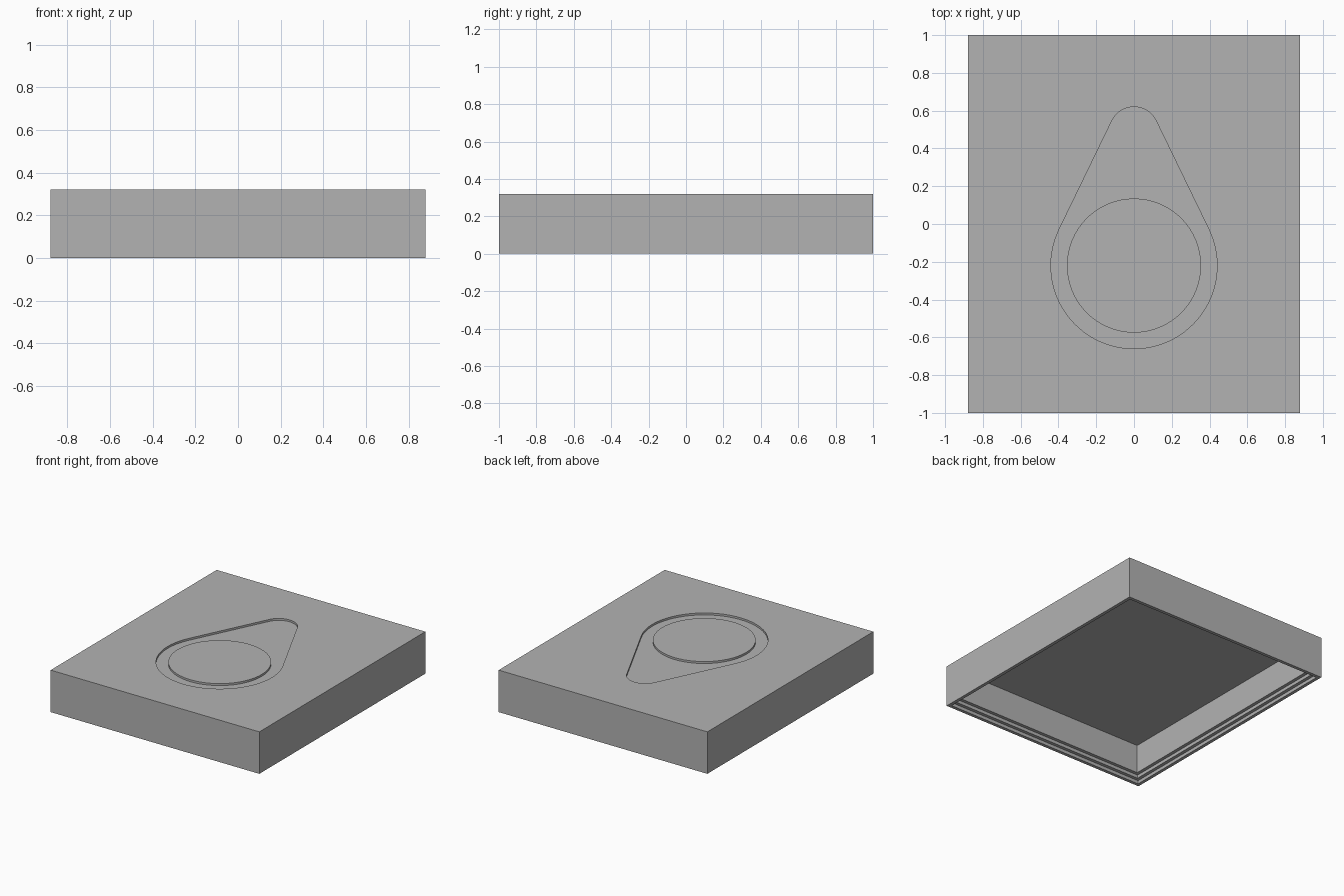
import bpy
import bmesh
from math import asin, cos, sin, pi

cube = bpy.data.objects.get("Cube")
if cube:
    bpy.data.objects.remove(cube, do_unlink=True)

HALF_X, HALF_Y, HEIGHT = 0.88, 1.0, 0.32
STEP = 0.025            # lip step, inward and upward
CEILING = 0.27
RECESS = 0.015
DISC_Y = -0.22

grey = bpy.data.materials.new("plain grey")
grey.use_nodes = True
grey.diffuse_color = (0.45, 0.45, 0.45, 1)
grey.node_tree.nodes["Principled BSDF"].inputs["Base Color"].default_value = grey.diffuse_color


def loft(name, rings):
    """Skin equal-sized rings of points and cap both ends."""
    bm = bmesh.new()
    loops = [[bm.verts.new(p) for p in ring] for ring in rings]
    for a, b in zip(loops, loops[1:]):
        for i in range(len(a)):
            j = (i + 1) % len(a)
            bm.faces.new((a[i], a[j], b[j], b[i]))
    bm.faces.new(loops[0])
    bm.faces.new(loops[-1])
    bmesh.ops.recalc_face_normals(bm, faces=bm.faces)
    mesh = bpy.data.meshes.new(name)
    bm.to_mesh(mesh)
    bm.free()
    mesh.materials.append(grey)
    obj = bpy.data.objects.new(name, mesh)
    bpy.context.collection.objects.link(obj)
    return obj


def rect(inset, z):
    x, y = HALF_X - inset, HALF_Y - inset
    return [(-x, -y, z), (x, -y, z), (x, y, z), (-x, y, z)]


def arc(radius, cy, start, end, count):
    angles = [start + (end - start) * i / count for i in range(count + 1)]
    return [(radius * cos(a), cy + radius * sin(a)) for a in angles]


def prism(name, outline, z0, z1):
    return loft(name, [[(x, y, z) for x, y in outline] for z in (z0, z1)])


# Hollow lid with a stepped lip around the open underside
rings = [rect(0, HEIGHT), rect(0, 0)]
for i in range(1, 4):
    rings.append(rect(STEP * i, STEP * (i - 1)))
    rings.append(rect(STEP * i, STEP * i if i < 3 else CEILING))
lid = loft("lid", rings)

# Shallow drop-shaped recess in the top
big, small, tip_y = 0.44, 0.13, 0.49
tilt = asin((big - small) / (tip_y - DISC_Y))
drop = (arc(small, tip_y, tilt, pi - tilt, 16)
        + arc(big, DISC_Y, pi - tilt, 2 * pi + tilt, 56))
cutter = prism("recess_cutter", drop, HEIGHT - RECESS, HEIGHT + 0.1)
cutter.hide_render = True
cut = lid.modifiers.new("recess", 'BOOLEAN')
cut.object = cutter
cut.operation = 'DIFFERENCE'
cut.solver = 'EXACT'
bpy.context.view_layer.objects.active = lid
bpy.ops.object.modifier_apply(modifier=cut.name)
bpy.data.objects.remove(cutter, do_unlink=True)

# Raised round plateau inside the recess, level with the top
circle = arc(0.355, DISC_Y, 0, 2 * pi, 64)[:-1]
prism("recess_disc", circle, HEIGHT - RECESS - 0.01, HEIGHT)
